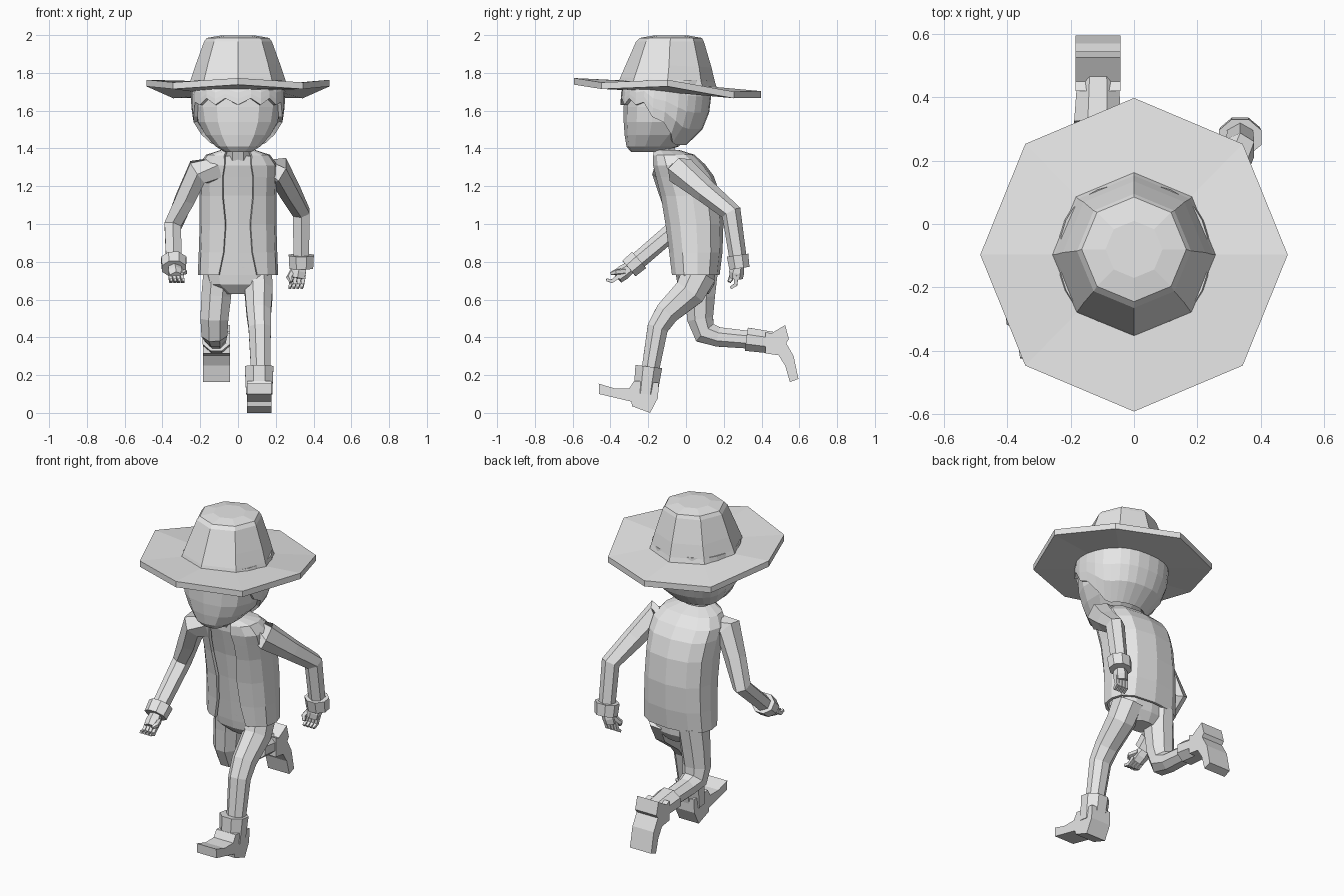
import bpy, bmesh, math
from mathutils import Vector

if "Cube" in bpy.data.objects:
    bpy.data.objects.remove(bpy.data.objects["Cube"], do_unlink=True)

GREY = bpy.data.materials.new("light grey")
GREY.use_nodes = True
GREY.diffuse_color = (0.8, 0.8, 0.8, 1)
GREY.node_tree.nodes["Principled BSDF"].inputs["Base Color"].default_value = (0.8, 0.8, 0.8, 1)


def skin(name, rings, closed=True, cap=True, thick=0):
    """Join rings of points into a flat-shaded surface."""
    bm = bmesh.new()
    rows = [[bm.verts.new(p) for p in ring] for ring in rings]
    n = len(rows[0])
    for a, b in zip(rows, rows[1:]):
        for i in range(n if closed else n - 1):
            j = (i + 1) % n
            bm.faces.new((a[i], a[j], b[j], b[i]))
    if cap:
        bm.faces.new(rows[0][::-1])
        bm.faces.new(rows[-1])
    bmesh.ops.recalc_face_normals(bm, faces=bm.faces)
    mesh = bpy.data.meshes.new(name)
    bm.to_mesh(mesh)
    bm.free()
    mesh.materials.append(GREY)
    obj = bpy.data.objects.new(name, mesh)
    bpy.context.collection.objects.link(obj)
    if thick:
        mod = obj.modifiers.new("thickness", "SOLIDIFY")
        mod.thickness = thick
        mod.offset = 0
    return obj


def oval(z, hx, y0, y1, angle, p=0.8):
    """Point on a rounded-box section; angle 0 is the front."""
    s, c = math.sin(angle), -math.cos(angle)
    x = math.copysign(abs(s) ** p, s) * hx
    y = math.copysign(abs(c) ** p, c) * (y1 - y0) / 2 + (y0 + y1) / 2
    return Vector((x, y, z))


def loft(name, sections, n=12, p=0.8):
    return skin(name, [[oval(*s, math.tau * i / n, p) for i in range(n)] for s in sections])


def tube(name, path, radii, n=8):
    """Limb along a path; each radius is (across x, other way)."""
    pts = [Vector(p) for p in path]
    rings = []
    for i, p in enumerate(pts):
        ends = [(b - a).normalized() for a, b in zip(pts, pts[1:])][max(i - 1, 0):i + 1]
        t = sum(ends, Vector()).normalized()
        side = Vector((1, 0, 0))
        side = (side - t * side.dot(t)).normalized()
        up = t.cross(side)
        rx, ry = radii[i]
        rings.append([p + side * rx * math.cos(a) + up * ry * math.sin(a)
                      for a in (math.tau * (k + 0.5) / n for k in range(n))])
    return skin(name, rings)


def prism(name, profile, x0, x1):
    return skin(name, [[(x, y, z) for y, z in profile] for x in (x0, x1)])


# Hat: tilted octagonal brim and faceted crown
HAT_Y = -0.097


def brim_ring(r, drop, lift):
    ring = []
    for i in range(8):
        a = math.tau * i / 8
        x, y = r * math.cos(a), r * 1.02 * math.sin(a)
        curl = lift * (1.6 if i in (0, 4) else -0.8 if i % 2 else 0)
        ring.append((x, y + HAT_Y, 1.738 - 0.07 * y - drop + curl))
    return ring


skin("hat_brim", [brim_ring(0.22, 0.04, 0), brim_ring(0.485, 0.035, 0.016),
                  brim_ring(0.485, 0, 0.016), brim_ring(0.25, -0.005, 0)])

crown = []
for r, z, y in ((0.26, 1.735, HAT_Y), (0.25, 1.765, HAT_Y), (0.225, 1.84, -0.09),
                (0.18, 1.965, -0.085), (0.165, 1.985, -0.08), (0.09, 1.998, -0.08)):
    ring = [math.tau * i / 8 for i in range(8)]
    crown.append([(r * math.cos(a), y + r * math.sin(a), z - 0.05 * r * math.sin(a) * (z < 1.9))
                  for a in ring])
skin("hat_crown", crown)

# Head
HEAD = [(1.38, 0.07, -0.29, -0.13), (1.41, 0.12, -0.315, -0.04), (1.47, 0.175, -0.325, 0.04),
        (1.54, 0.215, -0.33, 0.085), (1.62, 0.228, -0.33, 0.105), (1.70, 0.23, -0.325, 0.11),
        (1.78, 0.21, -0.3, 0.1)]
loft("head", HEAD, 14, 0.85)


def head_section(z):
    for a, b in zip(HEAD, HEAD[1:]):
        if z <= b[0]:
            t = (z - a[0]) / (b[0] - a[0])
            return [u + (v - u) * t for u, v in zip(a, b)]
    return HEAD[-1]


# Hair shell: jagged fringe, falling behind the ears to the nape
hair = []
for row in range(5):
    ring = []
    for i in range(28):
        a = math.tau * i / 28
        around = min(a, math.tau - a) / math.pi
        fall = min(max((around - 0.33) / 0.33, 0), 1)
        low = 1.64 + (0.025 if i % 2 else -0.01) * (1 - fall) - 0.215 * fall
        z = low + (1.76 - low) * row / 4
        z0, hx, y0, y1 = head_section(z)
        ring.append(oval(z, hx + 0.01, y0 - 0.008, y1 + 0.015, a, 0.85))
    hair.append(ring)
skin("hair", hair, cap=False, thick=0.02)

# Neck, shirt and hips
tube("neck", [(0, -0.08, 1.3), (0, -0.13, 1.43)], [(0.075, 0.06)] * 2)
JACKET = [(0.73, 0.205, -0.07, 0.17, 0.1), (0.85, 0.2, -0.085, 0.185, 0.075),
          (1.0, 0.195, -0.105, 0.19, 0.065), (1.15, 0.195, -0.13, 0.175, 0.08),
          (1.25, 0.2, -0.155, 0.14, 0.08), (1.31, 0.2, -0.17, 0.095, 0.07),
          (1.36, 0.165, -0.17, 0.04, 0.07), (1.385, 0.085, -0.165, -0.04, 0.06)]
loft("shirt", [(z, hx - 0.025, y0 + 0.015, y1 - 0.025) for z, hx, y0, y1, _ in JACKET[:-1]], 12, 0.75)
loft("hips", [(0.63, 0.07, 0.0, 0.12), (0.68, 0.165, -0.045, 0.15), (0.77, 0.185, -0.06, 0.155)])

# Open jacket
rings = []
for z, hx, y0, y1, gap in JACKET:
    ring = [oval(z, hx, y0, y1, math.radians(d), 0.75)
            for d in (15, 42, 68, 92, 118, 148, 180, 212, 242, 268, 292, 318, 345)]
    ring[0].x, ring[-1].x = gap, -gap
    rings.append(ring)
skin("jacket", rings, closed=False, cap=False, thick=0.016)


def arm(side, shoulder, elbow, wrist, hand):
    """Sleeve, cuff, palm, fingers and thumb."""
    s, e, w, h = (Vector(p) for p in (shoulder, elbow, wrist, hand))
    inner = Vector((0.09 if s.x > 0 else -0.09, s.y + 0.005, s.z + 0.01))
    tube(side + "_sleeve", [inner, s, s.lerp(e, 0.5), e, w],
         [(0.07, 0.075), (0.075, 0.08), (0.06, 0.062), (0.052, 0.054), (0.047, 0.046)], 6)
    d = (h - w).normalized()
    fore = (w - e).normalized()
    tube(side + "_cuff", [w - fore * 0.015, w + fore * 0.055], [(0.072, 0.062), (0.068, 0.058)])
    k = w.lerp(h, 0.65)
    tube(side + "_palm", [w + fore * 0.03, w.lerp(h, 0.45), k],
         [(0.03, 0.03), (0.044, 0.04), (0.04, 0.036)], 6)
    x = Vector((1, 0, 0))
    bend = d.cross(x).normalized()
    if bend.y > 0:
        bend = -bend
    for i in range(4):
        base = k + x * (i - 1.5) * 0.021 - d * 0.015
        tube(f"{side}_finger_{i + 1}", [base, base + d * 0.05, base + d * 0.07 + bend * 0.025],
             [(0.013, 0.016), (0.012, 0.014), (0.009, 0.01)], 4)
    inward = -x if s.x > 0 else x
    base = w.lerp(h, 0.4) + inward * 0.03
    tube(side + "_thumb", [base, base + d * 0.04 + inward * 0.015 + bend * 0.025,
                           base + d * 0.065 + bend * 0.035],
         [(0.017, 0.017), (0.016, 0.016), (0.01, 0.01)], 5)


arm("left", (0.215, -0.03, 1.285), (0.335, 0.24, 1.06), (0.335, 0.275, 0.82), (0.305, 0.26, 0.655))
arm("right", (-0.215, -0.1, 1.275), (-0.345, -0.04, 0.99), (-0.34, -0.26, 0.8), (-0.32, -0.42, 0.675))

# Left leg and planted boot
tube("left_leg", [(0.1, 0.07, 0.74), (0.11, 0.02, 0.64), (0.11, -0.1, 0.53), (0.115, -0.15, 0.45),
                  (0.12, -0.19, 0.22)],
     [(0.085, 0.1), (0.08, 0.09), (0.07, 0.07), (0.064, 0.06), (0.055, 0.05)])
tube("left_boot_shaft", [(0.112, -0.197, 0.245), (0.112, -0.215, 0.1)], [(0.082, 0.077), (0.075, 0.068)])
prism("left_boot", [(-0.275, 0.17), (-0.145, 0.16), (-0.148, 0.08), (-0.19, 0.0), (-0.285, 0.035),
                    (-0.29, 0.06), (-0.46, 0.1), (-0.462, 0.155), (-0.38, 0.13), (-0.3, 0.13)],
      0.048, 0.178)

# Right leg and raised boot
tube("right_leg", [(-0.105, 0.075, 0.74), (-0.115, 0.075, 0.62), (-0.125, 0.075, 0.5),
                   (-0.125, 0.1, 0.425), (-0.12, 0.17, 0.402), (-0.115, 0.36, 0.385)],
     [(0.085, 0.1), (0.085, 0.085), (0.08, 0.075), (0.074, 0.07), (0.062, 0.056), (0.055, 0.05)])
tube("right_boot_shaft", [(-0.115, 0.32, 0.39), (-0.113, 0.47, 0.37)], [(0.08, 0.067), (0.07, 0.062)])
prism("right_boot", [(0.42, 0.43), (0.45, 0.42), (0.525, 0.465), (0.545, 0.39), (0.53, 0.37),
                     (0.57, 0.3), (0.595, 0.18), (0.55, 0.163), (0.525, 0.25), (0.49, 0.305),
                     (0.42, 0.315)],
      -0.184, -0.042)
